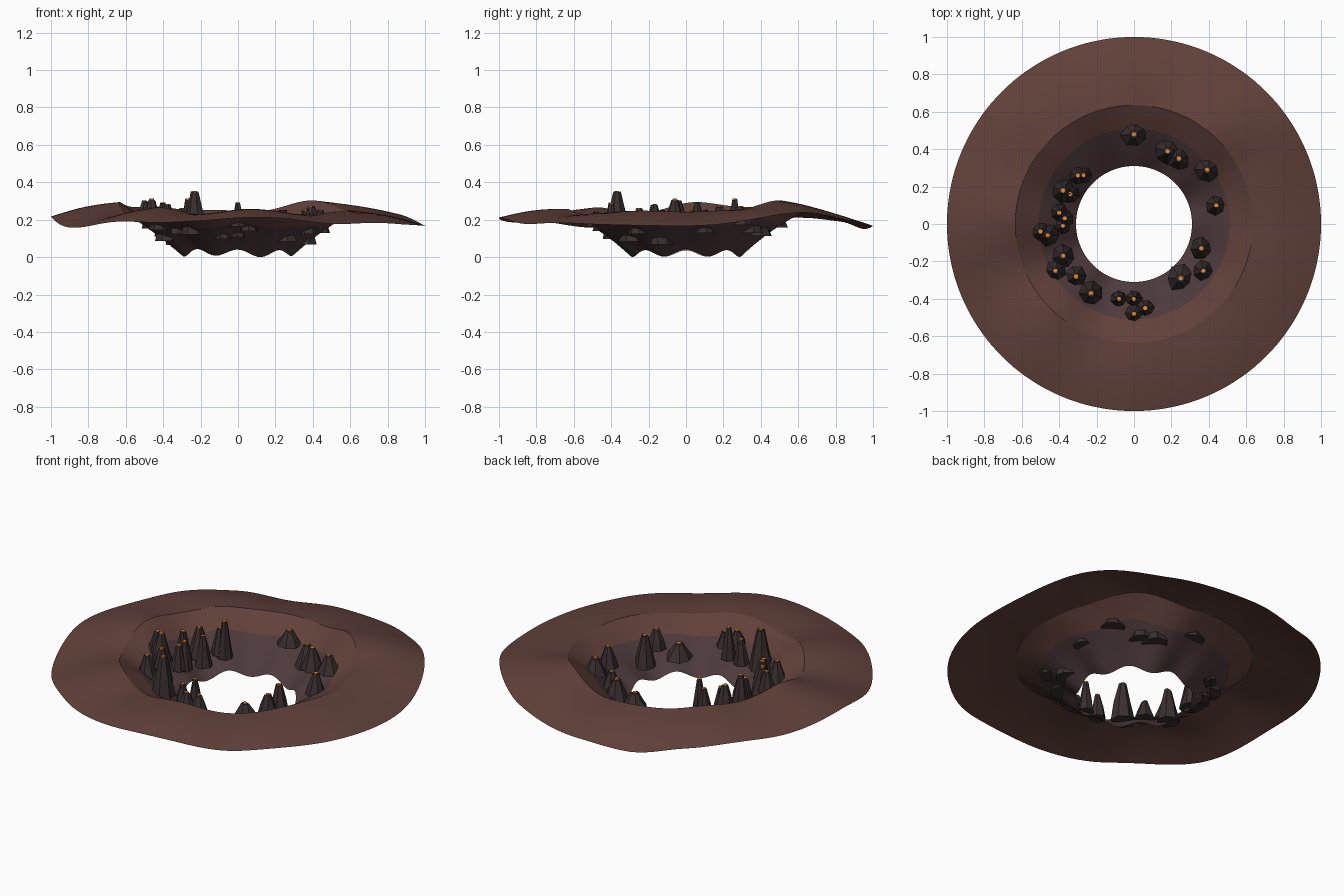
import bpy, bmesh, math, random

if "Cube" in bpy.data.objects:
    bpy.data.objects.remove(bpy.data.objects["Cube"])

random.seed(4)
SEG = 144


def material(name, rgb):
    m = bpy.data.materials.new(name)
    m.diffuse_color = (*rgb, 1)
    m.use_nodes = True
    m.node_tree.nodes["Principled BSDF"].inputs["Base Color"].default_value = m.diffuse_color
    return m


FLANK = material("brown_rock", (0.12, 0.052, 0.042))
FLOOR = material("dark_floor", (0.075, 0.042, 0.044))
SPIRE = material("dark_rock", (0.042, 0.028, 0.028))
EMBER = material("ember", (0.85, 0.25, 0.03))

# height keys (degrees, z) around the outer edge and the crater rim
EDGE = [(0, .16), (35, .235), (62, .20), (90, .16), (106, .155), (125, .19), (148, .21),
        (180, .21), (212, .16), (237, .19), (258, .195), (282, .21), (307, .175), (335, .18)]
RIM = [(0, .235), (25, .26), (55, .30), (85, .24), (115, .26), (140, .265), (172, .29),
       (205, .235), (230, .26), (255, .235), (280, .255), (310, .225), (338, .255)]


def wave(keys, a):
    """Smooth periodic interpolation of height keys, plus fine radial ripples."""
    d = math.degrees(a) % 360
    ext = keys + [(keys[0][0] + 360, keys[0][1])]
    for (d0, z0), (d1, z1) in zip(ext, ext[1:]):
        if d0 <= d <= d1:
            t = (1 - math.cos(math.pi * (d - d0) / (d1 - d0))) / 2
            return z0 + (z1 - z0) * t + 0.007 * math.cos(8 * a)
    return keys[0][1]


def crater_z(r, a):
    """Near-straight funnel from the wavy lip up to the rim."""
    lip = 0.022 + 0.018 * math.cos(8 * a) + 0.004 * math.cos(3 * a)
    t = (r - 0.31) / 0.325
    return lip + (wave(RIM, a) - lip) * t + 0.01 * math.sin(math.pi * t)


def flank_z(r, a):
    t = (r - 0.635) / 0.365
    return wave(RIM, a) * (1 - t) + wave(EDGE, a) * t + 0.014 * math.sin(math.pi * t)


def finish(bm, name, mats, smooth):
    me = bpy.data.meshes.new(name)
    bm.to_mesh(me)
    bm.free()
    for m in mats:
        me.materials.append(m)
    for p in me.polygons:
        p.use_smooth = smooth
    ob = bpy.data.objects.new(name, me)
    bpy.context.collection.objects.link(ob)
    return ob


def loft(bm, rings, mat=0):
    for lo, hi in zip(rings, rings[1:]):
        n = len(lo)
        for i in range(n):
            j = (i + 1) % n
            bm.faces.new((lo[i], hi[i], hi[j], lo[j])).material_index = mat


def annulus(name, r0, r1, steps, func, mat):
    bm = bmesh.new()
    rings = []
    for k in range(steps + 1):
        r = r0 + (r1 - r0) * k / steps
        angles = [2 * math.pi * i / SEG for i in range(SEG)]
        rings.append([bm.verts.new((r * math.cos(a), r * math.sin(a), func(r, a))) for a in angles])
    loft(bm, rings)
    return finish(bm, name, [mat], True)


# terrain rings
annulus("outer_flank", 0.635, 1.0, 8, flank_z, FLANK)
annulus("inner_wall", 0.51, 0.635, 6, crater_z, FLANK)
annulus("crater_floor", 0.31, 0.51, 5, crater_z, FLOOR)


def spire(i, x, y, r, top):
    """Faceted rough cone with a glowing vent at the tip."""
    bm = bmesh.new()
    base = crater_z(math.hypot(x, y), math.atan2(y, x))
    h = top - base
    n, turn = 7, random.random() * 6
    rings = []
    for t, s in ((0, 1), (0.5, 0.66), (1, 0.3)):
        ring = []
        for k in range(n):
            a = turn - 2 * math.pi * k / n
            q = r * s * random.uniform(0.92, 1.08)
            z = base + h * t + (random.uniform(-0.008, 0.004) if t == 1 else 0)
            ring.append(bm.verts.new((x + q * math.cos(a), y + q * math.sin(a), z)))
        rings.append(ring)
    loft(bm, rings)
    bm.faces.new(rings[0])
    bm.faces.new(rings[-1])
    # ember vent
    e = [[bm.verts.new((x + 0.012 * math.cos(-k * math.pi / 3), y + 0.012 * math.sin(-k * math.pi / 3), z))
          for k in range(6)] for z in (top - 0.01, top + 0.003)]
    loft(bm, e, 1)
    bm.faces.new(e[1]).material_index = 1
    bmesh.ops.recalc_face_normals(bm, faces=bm.faces[:])
    finish(bm, f"spire_{i:02d}", [SPIRE, EMBER], False)


# x, y, base radius, tip height
SPIRES = [
    (0, .48, .07, .24), (.18, .39, .07, .24), (.24, .35, .065, .25), (.39, .29, .07, .27),
    (.44, .10, .056, .25), (.36, -.13, .06, .25), (.37, -.25, .058, .24), (.25, -.29, .075, .17),
    (.06, -.45, .05, .23), (0, -.40, .045, .29), (0, -.48, .048, .24), (-.08, -.40, .046, .24),
    (-.23, -.37, .07, .35), (-.31, -.28, .058, .23), (-.42, -.25, .055, .26), (-.38, -.17, .065, .28),
    (-.46, -.06, .06, .31), (-.50, -.04, .052, .30), (-.38, -.01, .045, .24), (-.40, .06, .052, .29),
    (-.37, .03, .05, .25), (-.38, .18, .065, .27), (-.34, .16, .05, .24), (-.30, .26, .05, .26),
    (-.27, .26, .045, .31)]
for i, s in enumerate(SPIRES):
    spire(i, *s)
